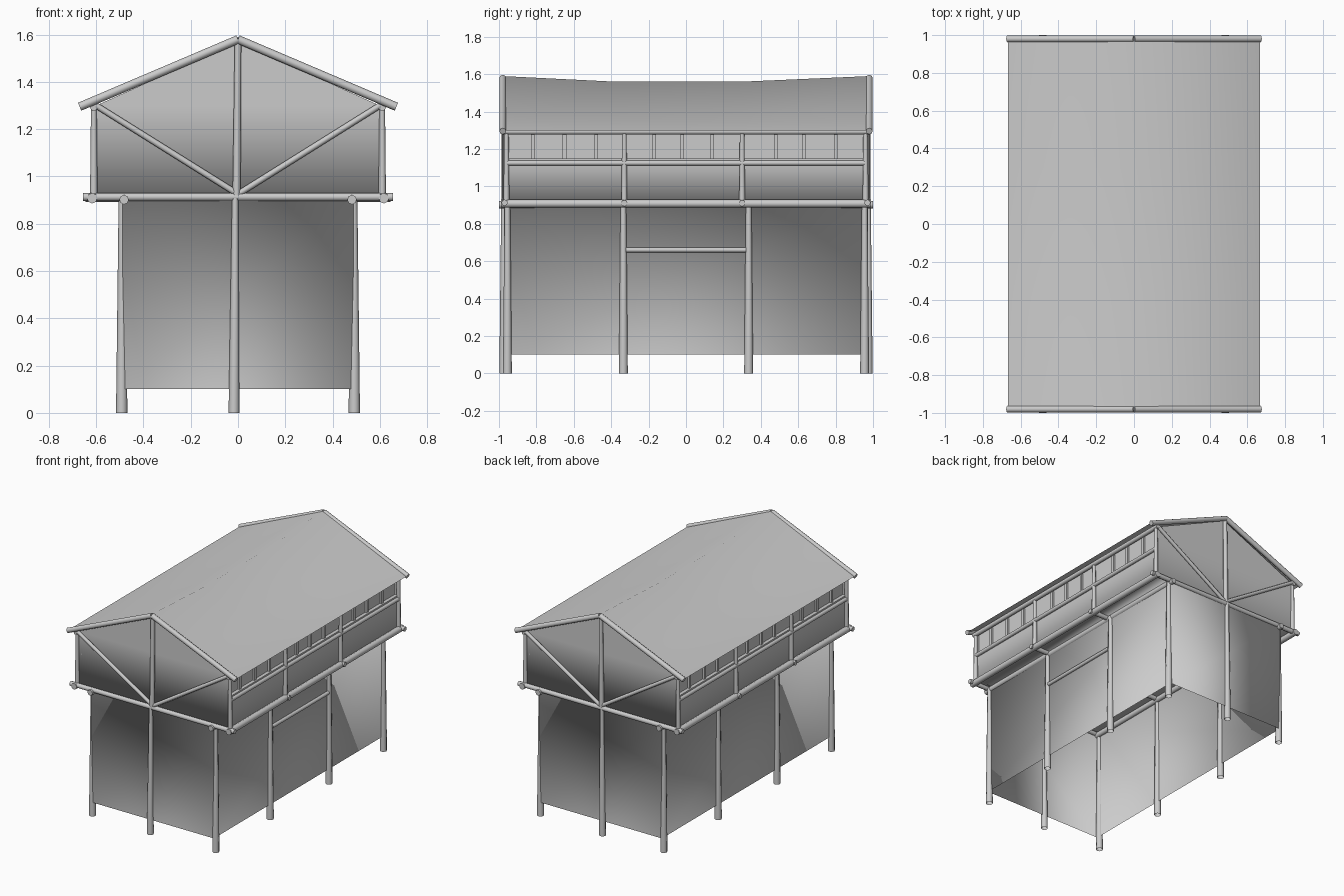
import bpy
import bmesh
import math
from mathutils import Vector

old = bpy.data.objects.get("Cube")
if old:
    bpy.data.objects.remove(old, do_unlink=True)

GREY = (0.6, 0.6, 0.6, 1)
grey = bpy.data.materials.new("plain_grey")
grey.use_nodes = True
grey.diffuse_color = GREY
grey.node_tree.nodes["Principled BSDF"].inputs["Base Color"].default_value = GREY


def finish(name, bm, smooth_angle):
    """Make the object; edges bent beyond smooth_angle stay sharp."""
    mesh = bpy.data.meshes.new(name)
    bm.to_mesh(mesh)
    bm.free()
    obj = bpy.data.objects.new(name, mesh)
    bpy.context.collection.objects.link(obj)
    mesh.materials.append(grey)
    for p in mesh.polygons:
        p.use_smooth = True
    mesh.set_sharp_from_angle(angle=math.radians(smooth_angle))


def pole(name, a, b, r1, r2=None, caps=True):
    """Round, optionally tapered pole from a to b."""
    a, b = Vector(a), Vector(b)
    d = b - a
    bm = bmesh.new()
    bmesh.ops.create_cone(bm, cap_ends=caps, segments=8, radius1=r1,
                          radius2=r2 or r1, depth=d.length)
    turn = d.to_track_quat('Z', 'Y').to_matrix().to_4x4()
    bmesh.ops.transform(bm, matrix=turn, verts=bm.verts)
    bmesh.ops.translate(bm, vec=(a + b) / 2, verts=bm.verts)
    finish(name, bm, 65)


def sheet(name, polygons, flip=False):
    """Soft-shaded skin of joined polygons."""
    bm = bmesh.new()
    for points in polygons:
        bm.faces.new([bm.verts.new(p) for p in (points[::-1] if flip else points)])
    bmesh.ops.remove_doubles(bm, verts=bm.verts, dist=0.0001)
    finish(name, bm, 180)


def box(name, centre, size):
    bm = bmesh.new()
    bmesh.ops.create_cube(bm, size=1)
    bmesh.ops.scale(bm, vec=size, verts=bm.verts)
    bmesh.ops.translate(bm, vec=centre, verts=bm.verts)
    finish(name, bm, 30)


def upright(x, y, z0, z1):
    """Rectangle standing on the line from (x, -y) to (x, y)."""
    return [(x, -y, z0), (x, y, z0), (x, y, z1), (x, -y, z1)]


W, L = 0.488, 0.972    # lower storey half width and length
U, G = 0.6, 0.96       # upper storey half width and length
FLOOR, LIP = 0.92, 0.02

# Lower storey: walls open at the bottom, joined to the overhang
ring = [(-W, -L), (W, -L), (W, L), (-W, L)]
skin = [[(*p, 0.1), (*q, 0.1), (*q, FLOOR), (*p, FLOOR)]
        for p, q in zip(ring, ring[1:] + ring[:1])]
for s in (1, -1):
    skin.append([(s * W, -s * L, FLOOR), (s * W, s * L, FLOOR),
                 (s * U, s * L, FLOOR), (s * U, -s * L, FLOOR)])
sheet("lower_walls", skin)
sheet("upper_floor", [[(-W, -G, FLOOR), (-W, G, FLOOR), (W, G, FLOOR), (W, -G, FLOOR)]])

# Gable walls, each with a small turned-in bottom lip
for s, end in ((-1, "front"), (1, "back")):
    y, inner = s * G, s * (G - LIP)
    sheet(end + "_gable_wall", [
        [(-U, y, FLOOR), (U, y, FLOOR), (U, y, 1.3), (-U, y, 1.3)],
        [(-U, y, 1.3), (U, y, 1.3), (0, y, 1.57)],
        [(-U, inner, FLOOR), (U, inner, FLOOR), (U, y, FLOOR), (-U, y, FLOOR)]], s > 0)

# Upper side walls with a recessed band of window slats
for s, side in ((1, "left"), (-1, "right")):
    x, inner = s * U, s * (U - LIP)
    sheet(side + "_upper_wall", [
        upright(x, G, FLOOR, 1.14),
        [(inner, -G, FLOOR), (inner, G, FLOOR), (x, G, FLOOR), (x, -G, FLOOR)]], s < 0)
    sheet(side + "_window_band", [upright(s * 0.58, G, 1.14, 1.31)], s < 0)
    box(side + "_window_sill", (s * 0.59, 0, 1.14), (0.03, 2 * G, 0.016))
    for y in (-0.82, -0.65, -0.48, -0.17, -0.02, 0.14, 0.48, 0.63, 0.8):
        box(side + "_window_slat", (s * 0.586, y, 1.215), (0.016, 0.02, 0.15))

# Sagging roof sheet, swept over four sections
sections = [[(-0.668, y, 1.298), (0, y, ridge), (0.668, y, 1.298)]
            for y, ridge in ((-0.985, 1.59), (-0.38, 1.56), (0.3, 1.56), (0.985, 1.59))]
sheet("roof", [(a[i], a[i + 1], b[i + 1], b[i])
               for a, b in zip(sections, sections[1:]) for i in range(2)], True)

# Side framing
for s, side in ((1, "left"), (-1, "right")):
    pole(side + "_sill_beam", (s * 0.617, -0.99, 0.908), (s * 0.617, 0.99, 0.908), 0.022)
    pole(side + "_floor_beam", (s * 0.482, -1, 0.902), (s * 0.482, 1, 0.902), 0.02)
    pole(side + "_rail", (s * 0.61, -0.96, 1.125), (s * 0.61, 0.96, 1.125), 0.014)
    pole(side + "_eave_beam", (s * 0.61, -0.98, 1.293), (s * 0.61, 0.98, 1.293), 0.016)
    for y in (-0.96, -0.33, 0.3, 0.96):
        pole(side + "_upper_post", (s * 0.61, y, 0.91), (s * 0.61, y, 1.295), 0.016, 0.012)
    for y in (-0.955, -0.335, 0.335, 0.955):
        pole(side + "_lower_post", (s * 0.492, y, 0), (s * 0.49, y, 0.91), 0.024, 0.015, False)
pole("door_rail", (0.495, -0.32, 0.66), (0.495, 0.32, 0.66), 0.013)
for y in (-0.33, 0.3):
    pole("cross_beam", (-0.645, y, 0.91), (0.645, y, 0.91), 0.017)

# Gable framing
for s, end in ((-1, "front"), (1, "back")):
    y = s * 0.97
    pole(end + "_beam", (-0.655, y, 0.913), (0.655, y, 0.913), 0.017)
    pole(end + "_king_post", (-0.006, y, FLOOR), (0, y, 1.58), 0.017, 0.014)
    pole(end + "_lower_post", (-0.017, s * 0.975, 0), (-0.012, s * 0.975, 0.91),
         0.023, 0.013, False)
    for x in (-1, 1):
        pole(end + "_brace", (0, y, 0.925), (x * 0.6, y, 1.3), 0.013)
        pole(end + "_barge_pole", (0, s * 0.98, 1.58), (x * 0.67, s * 0.98, 1.295), 0.018)
